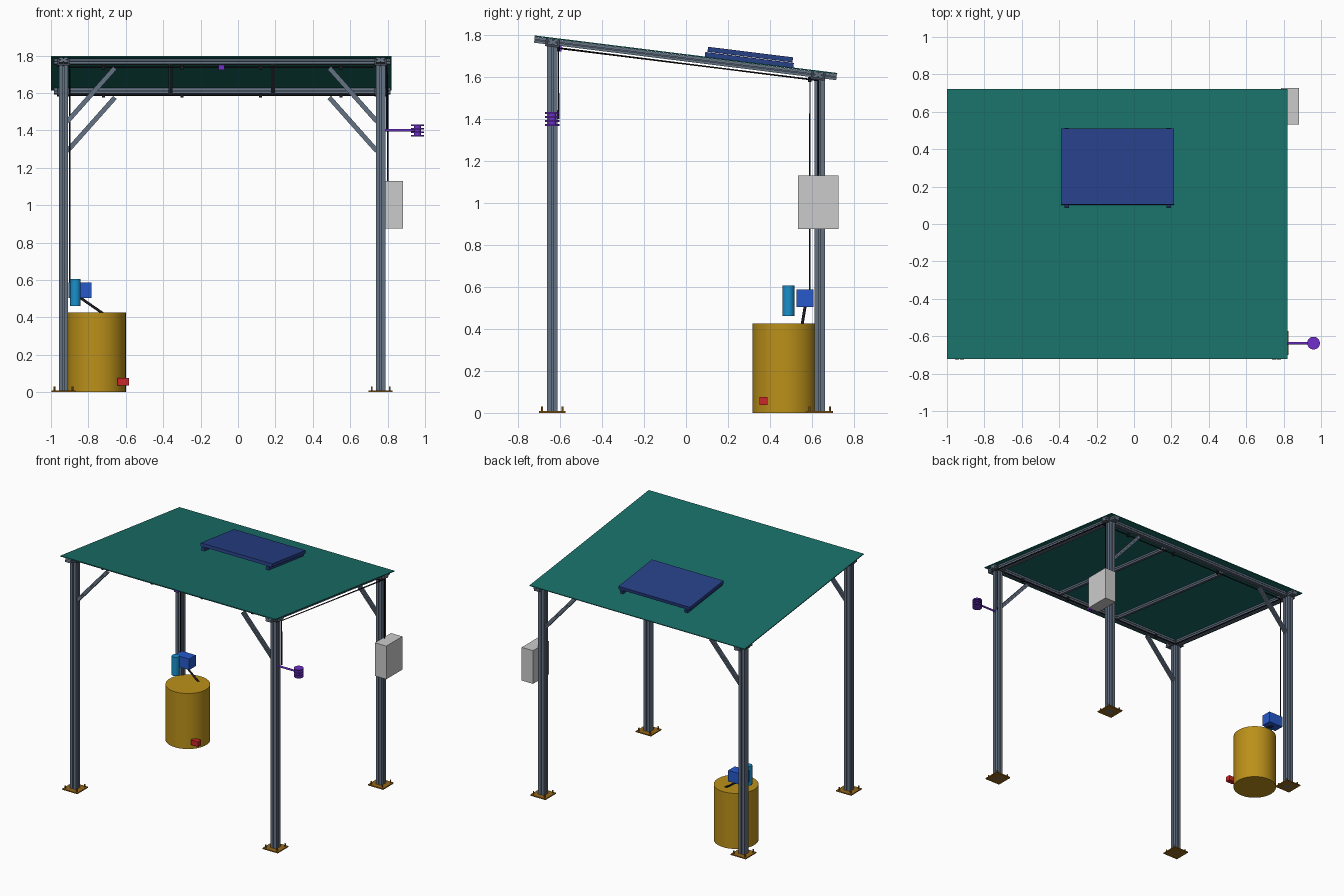
import bpy, bmesh, math
from mathutils import Matrix, Vector

if "Cube" in bpy.data.objects:
    bpy.data.objects.remove(bpy.data.objects["Cube"])

CX, PX, PY = -0.085, 0.848, 0.637      # post grid centre and half spacings
SLOPE, TOP = 0.124, 1.708
ROOF = Matrix.Translation((0, 0, TOP)) @ Matrix.Rotation(-math.atan(SLOPE), 4, 'X')


def roof_z(y):
    return TOP - SLOPE * y


def mat(name, rgb):
    m = bpy.data.materials.new(name)
    m.diffuse_color = (*rgb, 1)
    m.use_nodes = True
    m.node_tree.nodes["Principled BSDF"].inputs["Base Color"].default_value = m.diffuse_color
    return m


STEEL = mat("slate_metal", (0.13, 0.17, 0.23))
DARK = mat("dark_metal", (0.05, 0.06, 0.08))
TEAL = mat("teal_sheet", (0.01, 0.16, 0.14))
NAVY = mat("navy_panel", (0.02, 0.05, 0.24))
BROWN = mat("brown_plate", (0.30, 0.13, 0.01))
OCHRE = mat("ochre_barrel", (0.50, 0.28, 0.01))
BLUE = mat("blue_pump", (0.02, 0.10, 0.60))
CYAN = mat("cyan_filter", (0.01, 0.28, 0.60))
RED = mat("red_valve", (0.60, 0.02, 0.02))
PURPLE = mat("purple_sensor", (0.16, 0.03, 0.60))
GREY = mat("pale_grey", (0.60, 0.60, 0.62))
BLACK = mat("black_cable", (0.01, 0.01, 0.015))


def finish(name, bm, m, matrix=Matrix()):
    bmesh.ops.recalc_face_normals(bm, faces=bm.faces)
    me = bpy.data.meshes.new(name)
    bm.to_mesh(me)
    bm.free()
    me.materials.append(m)
    ob = bpy.data.objects.new(name, me)
    ob.matrix_world = matrix
    bpy.context.collection.objects.link(ob)
    return ob


def box(name, lo, hi, m, matrix=Matrix()):
    lo, hi = Vector(lo), Vector(hi)
    bm = bmesh.new()
    bmesh.ops.create_cube(bm, size=1, matrix=Matrix.Translation((lo + hi) / 2)
                          @ Matrix.Diagonal((*(hi - lo), 1)))
    return finish(name, bm, m, matrix)


def along(a, b):
    d = Vector(b) - Vector(a)
    return Matrix.Translation(a) @ d.to_track_quat('Z', 'Y').to_matrix().to_4x4(), d.length


def rod(name, a, b, r, m, n=32):
    mx, length = along(a, b)
    bm = bmesh.new()
    bmesh.ops.create_cone(bm, cap_ends=True, segments=n, radius1=r, radius2=r,
                          depth=length, matrix=Matrix.Translation((0, 0, length / 2)))
    for f in bm.faces:
        f.smooth = len(f.verts) == 4
    for e in bm.edges:
        e.smooth = all(len(f.verts) == 4 for f in e.link_faces)
    return finish(name, bm, m, mx)


def slotted(name, length, w, h, m, matrix):
    """Extruded bar with a groove down each side, running along local z."""
    s, d = 0.1, 0.6
    side = [(1, -1), (1, -s), (d, -s), (d, s), (1, s)]
    pts = []
    for k in range(4):
        for x, y in side:
            for _ in range(k):
                x, y = -y, x
            pts.append((x * w / 2, y * h / 2, 0))
    bm = bmesh.new()
    f = bm.faces.new([bm.verts.new(p) for p in pts])
    ext = bmesh.ops.extrude_face_region(bm, geom=[f])
    bmesh.ops.translate(bm, vec=(0, 0, length),
                        verts=[v for v in ext["geom"] if isinstance(v, bmesh.types.BMVert)])
    return finish(name, bm, m, matrix)


def cable(name, pts, r=0.0045):
    cu = bpy.data.curves.new(name, 'CURVE')
    cu.dimensions, cu.bevel_depth, cu.bevel_resolution = '3D', r, 1
    cu.use_fill_caps = True
    sp = cu.splines.new('POLY')
    sp.points.add(len(pts) - 1)
    for p, c in zip(sp.points, pts):
        p.co = (*c, 1)
    cu.materials.append(BLACK)
    bpy.context.collection.objects.link(bpy.data.objects.new(name, cu))


# Posts, foot plates with bolts, top brackets and diagonal braces
for row, sy in (("front", -1), ("rear", 1)):
    for hand, sx in (("left", -1), ("right", 1)):
        tag = f"{row}_{hand}"
        x, y = CX + sx * PX, sy * PY
        slotted(tag + "_post", roof_z(y) - 0.03, 0.05, 0.05, STEEL, Matrix.Translation((x, y, 0)))
        box(tag + "_foot_plate", (x - .064, y - .064, 0), (x + .064, y + .064, .008), BROWN)
        for bx in (-.048, .048):
            for by in (-.048, .048):
                rod(tag + "_bolt", (x + bx, y + by, 0), (x + bx, y + by, .03), .005, BROWN, 8)
        box(tag + "_bracket", (x - .034, y - .034, -.044), (x + .034, y + .034, -.006), DARK, ROOF)
        z = roof_z(y) - 0.045
        mx, length = along((x - sx * .02, y, z - .295), (x - sx * .275, y, z - .008))
        slotted(tag + "_brace", length, 0.025, 0.025, STEEL, mx)

# Sloping roof: sheet, cross beams, rafters
box("roof_sheet", (-1, -.726, -.006), (.82, .726, 0), TEAL, ROOF)
for row, y in (("front", -PY), ("rear", PY)):
    slotted(row + "_beam", 1.80, 0.028, 0.048, STEEL,
            ROOF @ Matrix.Translation((-.985, y, -.0205)) @ Matrix.Rotation(math.pi / 2, 4, 'Y'))
for hand, x, w, hl in (("left", CX - PX, .048, .725), ("right", CX + PX, .048, .725),
                       ("inner_left", -.36, .022, .62), ("inner_right", .188, .022, .62)):
    slotted(hand + "_rafter", 2 * hl, w, 0.028, STEEL,
            ROOF @ Matrix.Translation((x, hl, -.0205)) @ Matrix.Rotation(math.pi / 2, 4, 'X'))

# Solar panel on two rails
for x in (-.36, .185):
    box("panel_rail", (x - .012, .09, 0), (x + .012, .515, .022), NAVY, ROOF)
box("solar_panel", (-.39, .10, .024), (.215, .508, .048), NAVY, ROOF)

# Barrel, valve, pump, filter, hose
rod("barrel", (-.755, .472, 0), (-.755, .472, .425), .155, OCHRE, 48)
box("drain_valve", (-.645, .35, .037), (-.583, .388, .075), RED)
box("pump", (-.905, .527, .504), (-.782, .607, .588), BLUE)
rod("filter", (-.869, .488, .462), (-.869, .488, .606), .028, CYAN)
rod("hose", (-.85, .568, .51), (-.72, .553, .42), .007, BLACK, 12)

# Control box on the rear right post
box("control_box", (.786, .533, .876), (.882, .727, 1.13), GREY)

# Weather sensor on an arm: core plus stacked discs, and the under-roof sensor
rod("sensor_arm", (.78, -.637, 1.40), (.96, -.637, 1.40), .007, PURPLE, 12)
rod("sensor_core", (.96, -.637, 1.37), (.96, -.637, 1.43), .018, PURPLE, 24)
for i in range(4):
    z = 1.366 + i * .019
    rod("sensor_disc", (.96, -.637, z), (.96, -.637, z + .009), .034, PURPLE)
box("roof_sensor", (-.105, -.622, 1.722), (-.073, -.594, 1.75), PURPLE)

# Cables and clips
yf, yr, zf, zr = -.607, .59, 1.737, 1.588
cable("pump_cable", [(-.9, yr, .58), (-.9, yr, zr), (-.9, yf, zf), (.725, yf, zf)])
cable("rear_cable", [(-.9, yr, zr), (.8, yr, zr)])
cable("sensor_cable", [(.795, yf, 1.40), (.795, yf, zf), (.8, yr, zr)])
cable("box_cable", [(.8, yr, zr), (.8, .63, zr - .006), (.8, .63, 1.12)])
for y, z in ((yf, zf), (yr, zr)):
    for x in (-.72, -.3, .12, .55):
        box("cable_clip", (x - .008, y - .008, z - .013), (x + .008, y + .008, z + .012), BLACK)
